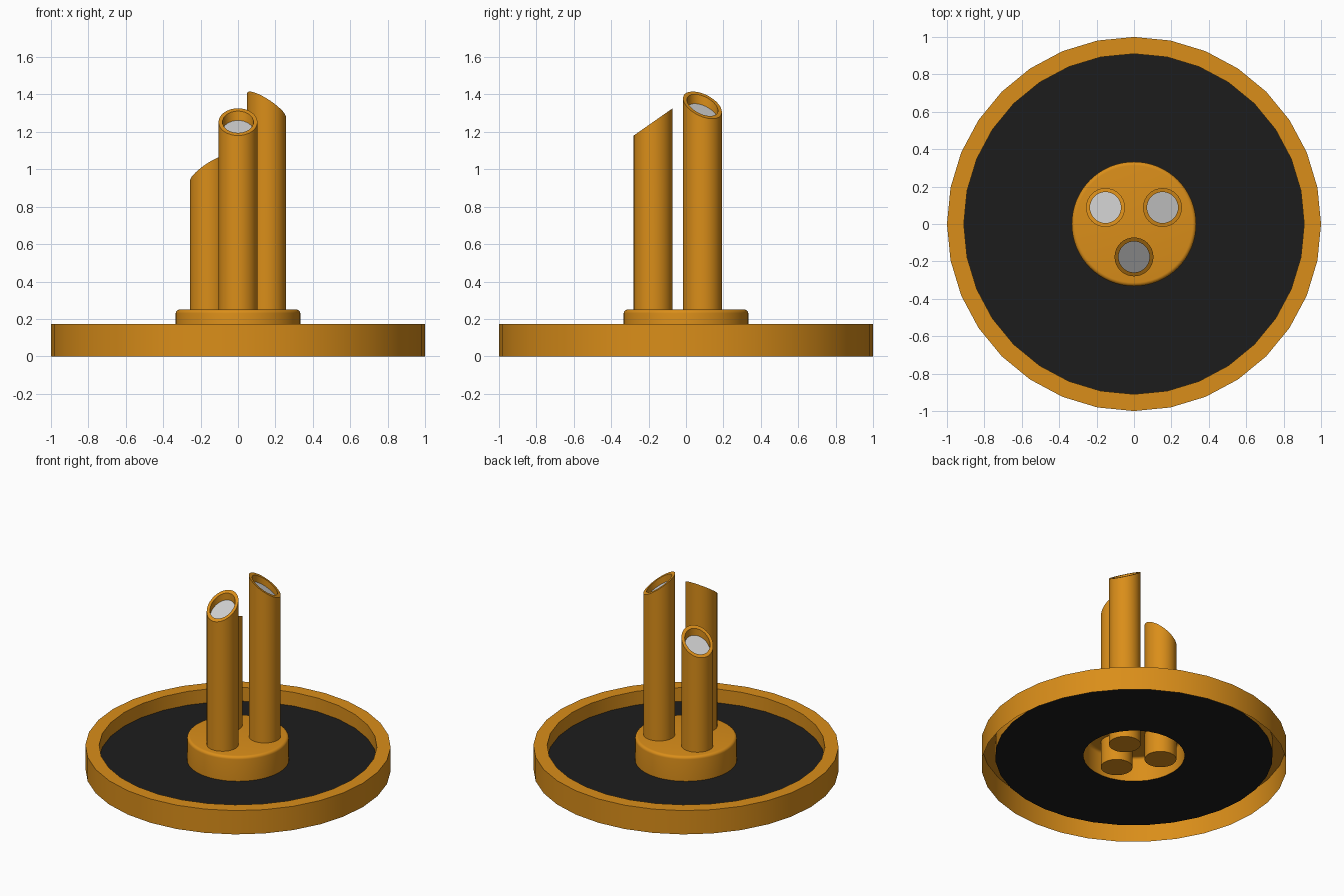
import bpy, bmesh, math

if "Cube" in bpy.data.objects:
    bpy.data.objects.remove(bpy.data.objects["Cube"])

def material(name, color):
    m = bpy.data.materials.new(name)
    m.diffuse_color = (*color, 1)
    m.use_nodes = True
    m.node_tree.nodes["Principled BSDF"].inputs["Base Color"].default_value = m.diffuse_color
    return m

BRASS = material("brass", (0.70, 0.27, 0.01))
DARK = material("dark_surface", (0.012, 0.012, 0.012))

def rings(name, sides, profile, mat=None, center=(0, 0), slope=0, heading=0,
          cap_start=False, cap_end=False):
    """Stack rings from (radius, z, tilted) points; tilted rings fall toward heading."""
    bm = bmesh.new()
    loops = []
    for r, z, tilted in profile:
        loop = []
        for i in range(sides):
            a = 2 * math.pi * i / sides
            drop = slope * r * math.cos(a - heading) if tilted else 0
            loop.append(bm.verts.new((center[0] + r * math.cos(a),
                                      center[1] + r * math.sin(a), z - drop)))
        loops.append(loop)
    for lo, hi in zip(loops, loops[1:]):
        for i in range(sides):
            j = (i + 1) % sides
            bm.faces.new((lo[i], lo[j], hi[j], hi[i]))
    if cap_start:
        bm.faces.new(loops[0][::-1])
    if cap_end:
        bm.faces.new(loops[-1])
    me = bpy.data.meshes.new(name)
    bm.to_mesh(me)
    bm.free()
    ob = bpy.data.objects.new(name, me)
    bpy.context.collection.objects.link(ob)
    if mat:
        me.materials.append(mat)
    bpy.ops.object.select_all(action='DESELECT')
    ob.select_set(True)
    bpy.context.view_layer.objects.active = ob
    bpy.ops.object.shade_smooth_by_angle(angle=math.radians(35))
    return ob

FLOOR = 0.073

# Outer rim: open underneath, folded over down to the dark surface
rings("outer_rim", 32, [(1, 0, 0), (1, 0.172, 0), (0.91, 0.172, 0), (0.91, FLOOR, 0)], BRASS)

# Dark flat surface with a central opening
rings("dark_surface", 32, [(0.91, FLOOR, 0), (0.332, FLOOR, 0)], DARK)

# Central hub: hollow cap with a rounded top edge
B = 0.02
edge = [(0.333 - B + B * math.cos(t), 0.25 - B + B * math.sin(t), 0)
        for t in (math.pi / 2 * k / 5 for k in range(6))]
rings("hub", 64, [(0.333, FLOOR, 0)] + edge, BRASS, cap_end=True)

# Three slant-cut tubes, each with a recessed lens
SLOPE, R_OUT, R_IN = 0.70, 0.104, 0.083
for n, (deg, h) in enumerate(((270, 1.253), (30, 1.343), (150, 1.003)), 1):
    a = math.radians(deg)
    c = (0.176 * math.cos(a), 0.176 * math.sin(a))
    args = dict(center=c, slope=SLOPE, heading=a)
    rings(f"tube_{n}", 32, [(R_OUT, 0.065, 0), (R_OUT, h, 1), (R_IN, h, 1),
                            (R_IN, h - 0.05, 1)], BRASS, cap_start=True, **args)
    rings(f"lens_{n}", 32, [(R_IN, h - 0.05, 1)], cap_end=True, **args)
